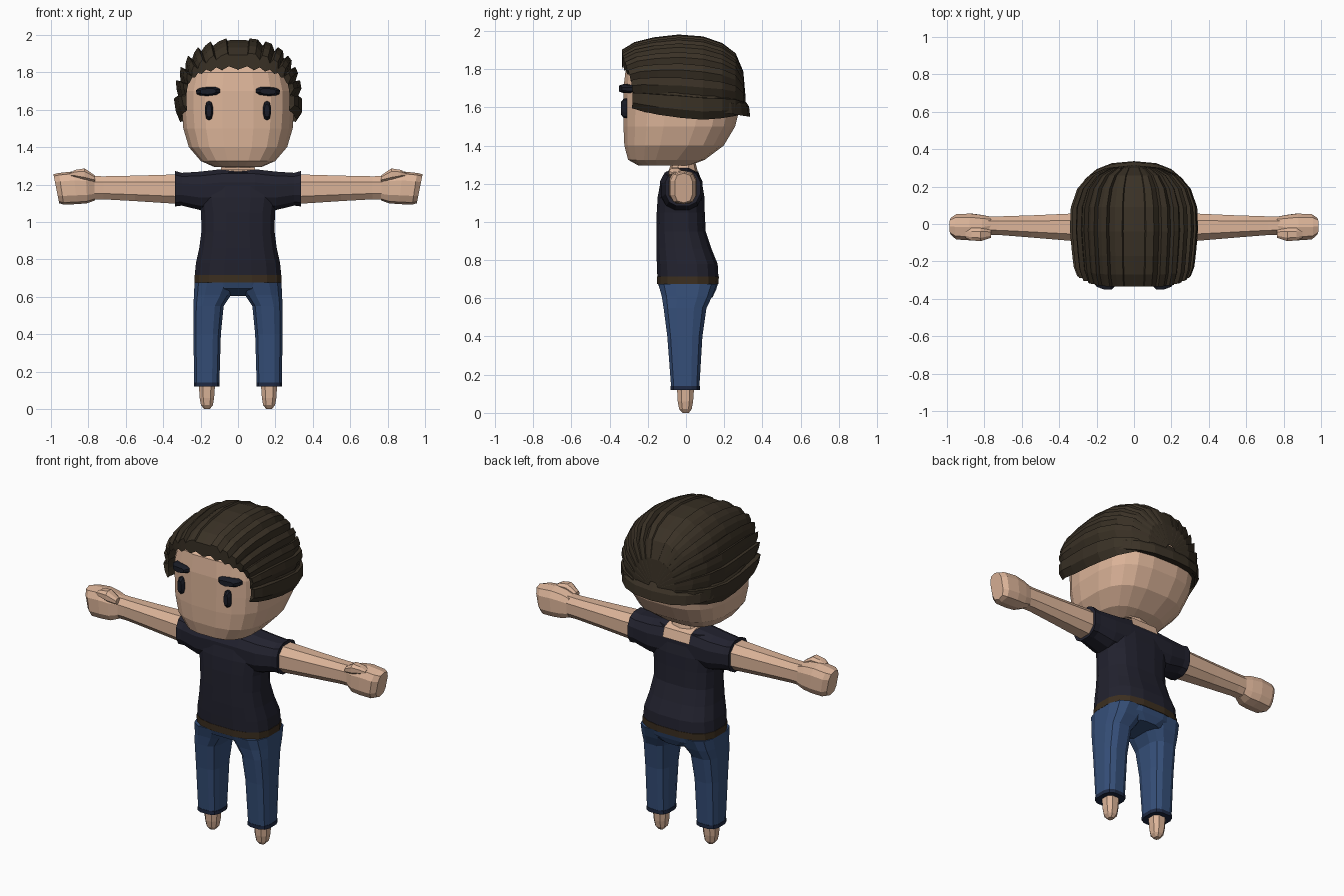
import bpy, bmesh, math
from math import sin, cos, pi, radians

if "Cube" in bpy.data.objects:
    bpy.data.objects.remove(bpy.data.objects["Cube"])


def material(name, rgb):
    m = bpy.data.materials.new(name)
    m.diffuse_color = (*rgb, 1)
    m.use_nodes = True
    m.node_tree.nodes["Principled BSDF"].inputs["Base Color"].default_value = m.diffuse_color
    return m


SKIN = material("skin", (0.72, 0.46, 0.32))
SHIRT = material("navy_black_cloth", (0.016, 0.016, 0.028))
DENIM = material("blue_denim", (0.036, 0.078, 0.19))
CUFF = material("dark_denim", (0.013, 0.022, 0.055))
HAIR = material("dark_brown_hair", (0.042, 0.031, 0.019))
BELT = material("brown_leather", (0.045, 0.028, 0.014))
INK = material("blue_black", (0.010, 0.012, 0.020))


def spow(v, e):
    return math.copysign(abs(v) ** e, v)


def oval(a0, a1, b0, b1, n, p=2.0):
    """Rounded-box outline between two pairs of limits."""
    pts = []
    for i in range(n):
        t = 2 * pi * (i + 0.5) / n
        pts.append(((a0 + a1) / 2 + (a1 - a0) / 2 * spow(cos(t), 2 / p),
                    (b0 + b1) / 2 + (b1 - b0) / 2 * spow(sin(t), 2 / p)))
    return pts


def skin_rings(name, rings, mats, closed=True, caps=True):
    """Bridge matching rings of points into one mesh."""
    bm = bmesh.new()
    rows = [[bm.verts.new(p) for p in r] for r in rings]
    n = len(rows[0])
    for a, b in zip(rows, rows[1:]):
        for i in range(n if closed else n - 1):
            j = (i + 1) % n
            bm.faces.new((a[i], a[j], b[j], b[i]))
    if caps:
        bm.faces.new(rows[0][::-1])
        bm.faces.new(rows[-1])
    bmesh.ops.recalc_face_normals(bm, faces=bm.faces)
    me = bpy.data.meshes.new(name)
    bm.to_mesh(me)
    bm.free()
    for m in mats:
        me.materials.append(m)
    ob = bpy.data.objects.new(name, me)
    bpy.context.collection.objects.link(ob)
    return ob


def stack_z(name, levels, mats, n=12, p=2.5):
    """Levels are (z, x0, x1, y0, y1)."""
    return skin_rings(name, [[(x, y, z) for x, y in oval(x0, x1, y0, y1, n, p)]
                             for z, x0, x1, y0, y1 in levels], mats)


def stack_x(name, levels, mats, n=10, p=2.5, lean=0.0):
    """Levels are (x, y0, y1, z0, z1); lean slants the sections."""
    return skin_rings(name, [[(x + lean * k * (z - 1.18), y, z) for y, z in oval(y0, y1, z0, z1, n, p)]
                             for k, (x, y0, y1, z0, z1) in enumerate(levels)], mats)


def mirrored(ob, name):
    """Copy a part to the other side of the body."""
    me = ob.data.copy()
    for v in me.vertices:
        v.co.x *= -1
    me.flip_normals()
    dup = bpy.data.objects.new(name, me)
    bpy.context.collection.objects.link(dup)
    return dup


def pair(name, build, *args, **kw):
    ob = build("left_" + name, *args, **kw)
    mirrored(ob, "right_" + name)


# Head: flat face, rounded skull
stack_z("head", [(z, -w, w, y0, y1) for z, w, y0, y1 in [
    (1.295, .13, -.25, .02), (1.325, .20, -.305, .10), (1.40, .265, -.325, .20),
    (1.50, .295, -.33, .26), (1.60, .302, -.33, .285), (1.70, .302, -.33, .285),
    (1.80, .275, -.318, .25), (1.87, .20, -.25, .18)]], [SKIN], n=20, p=2.9)
stack_z("neck", [(1.2, -.10, .10, -.10, .06), (1.27, -.10, .10, -.09, .06),
                 (1.33, -.075, .075, -.07, .045)], [SKIN], n=10)

# Eyes and brows
def face_plate(name, cx, cz, hx, hz, y0, y1, tilt=0, wrap=0):
    def ring(y, s):
        out = []
        for a, b in oval(-hx * s, hx * s, -hz * s, hz * s, 10, 2.6):
            x = cx + a * cos(tilt) - b * sin(tilt)
            z = cz + a * sin(tilt) + b * cos(tilt)
            out.append((x, y + wrap * max(0, a / hx), z))
        return out
    return skin_rings(name, [ring(y1, 1), ring((y0 + y1) / 2, 1), ring(y0, .65)], [INK])


pair("eye", face_plate, .155, 1.595, .021, .052, -.34, -.31)
pair("brow", face_plate, .16, 1.698, .066, .024, -.35, -.30, -.05, .025)

# Hair: overlapping strands swept from the forehead to a point at the back
# Sections are (y, half width, top z, centre z)
sections = [(-.335, .285, 1.885, 1.65), (-.27, .305, 1.925, 1.645), (-.17, .315, 1.95, 1.635),
            (-.04, .325, 1.965, 1.625), (.09, .32, 1.955, 1.615), (.19, .285, 1.92, 1.615),
            (.26, .225, 1.87, 1.615), (.30, .14, 1.78, 1.61), (.312, .03, 1.65, 1.61)]
STRANDS = 15
columns = []
for s in range(STRANDS):
    for f, lift in ((0.02, 0.0), (0.5, .6), (0.98, 1.0)):
        t = -1 + 2 * (s + f) / STRANDS
        mid = abs(s - STRANDS // 2) < .5
        rise = (.6 if mid else lift if t < 0 else (1.6 - lift if lift == .6 else 1 - lift))
        tooth = 1 - abs(2 * f - 1)
        columns.append((t * radians(100), rise, tooth))
rows = []
for k, (y, w, top, zc) in enumerate(sections):
    row = []
    for a, rise, tooth in columns:
        out = .026 * (rise - .3) * (1 if k < 6 else (.8, .5, .1)[k - 6])
        back = .055 * sin(a) ** 4 * max(0, 1 - k / 4)
        x = (w + out) * spow(sin(a), .8)
        z = zc + (top - zc + out) * spow(cos(a), .8)
        row.append((x, y + back, z))
    rows.append(row)
# Toothed hairline tucked onto the forehead
hairline = []
for a, rise, tooth in columns:
    hairline.append((.275 * spow(sin(a), .8), -.334 + .065 * sin(a) ** 4,
                     1.655 + (.165 - .018 * (tooth > .5) + .012) * spow(cos(a), .6)))
skin_rings("swept_hair", [hairline] + rows, [HAIR], closed=False, caps=False)

# Lower hair band wrapping from the temples round the nape
band = []
for i in range(17):
    t = -1 + 2 * i / 16
    a = t * radians(128)
    x = spow(sin(a), .8)
    y = spow(cos(a), .8)
    zb = 1.605 - .055 * y
    r = .318 + .012 * max(0, y)
    band.append([(x * .28, y * .27, zb + .02), (x * (r + .004), y * (r + .006), zb),
                 (x * (r + .008), y * r, zb + .055), (x * .29, y * .275, zb + .13)])
skin_rings("nape_hair", band, [HAIR])

# Shirt body and shoulders
stack_z("shirt_body", [(z, -w, w, y0, y1) for z, w, y0, y1 in [
    (.71, .235, -.152, .172), (.78, .228, -.155, .168), (.86, .21, -.157, .135),
    (.95, .198, -.157, .105), (1.05, .20, -.155, .10), (1.13, .215, -.15, .098),
    (1.21, .21, -.135, .085), (1.265, .17, -.105, .065)]], [SHIRT], n=16, p=2.8)
stack_x("shirt_shoulders", [(s * x, y0, y1, z0, z1) for s, x, y0, y1, z0, z1 in [
    (-1, .337, -.112, .078, 1.08, 1.275), (-1, .30, -.112, .078, 1.085, 1.265),
    (-1, .20, -.13, .088, 1.06, 1.272), (-1, .09, -.14, .09, 1.06, 1.285),
    (1, .09, -.14, .09, 1.06, 1.285), (1, .20, -.13, .088, 1.06, 1.272),
    (1, .30, -.112, .078, 1.085, 1.265), (1, .337, -.112, .078, 1.08, 1.275)]], [SHIRT], n=12)

# Open neckline showing at the back and front
skin_rings("neckline_skin", [[(x, y, z) for x in (-.09, -.03, .03, .09)] for y, z in
           [(.097, 1.215), (.08, 1.268), (.02, 1.292), (-.09, 1.292), (-.115, 1.278)]],
           [SKIN], closed=False, caps=False)

# Belt and seat of the trousers
stack_z("belt", [(.675, -.237, .237, -.153, .173), (.715, -.237, .237, -.154, .174)], [BELT], n=16, p=2.8)
stack_z("trouser_seat", [(.678, -.236, .236, -.15, .17), (.645, -.232, .232, -.138, .16),
                         (.605, -.10, .10, -.05, .14)], [DENIM], n=16, p=2.8)

# Trouser legs, cuffs and bare feet
pair("trouser_leg", stack_z, [(.675, .0, .235, -.148, .165), (.61, .035, .238, -.13, .14),
     (.55, .075, .24, -.12, .11), (.40, .09, .24, -.10, .088), (.14, .098, .236, -.08, .072)],
     [DENIM], n=12, p=3)
pair("trouser_cuff", stack_z, [(.12, .096, .238, -.082, .074), (.142, .096, .238, -.082, .074)],
     [CUFF], n=12, p=3)
pair("foot", stack_z, [(.13, .12, .212, -.05, .045), (.06, .125, .208, -.046, .04),
     (.02, .132, .20, -.038, .032), (.0, .15, .182, -.02, .016)], [SKIN], n=8)

# Arms, fists and thumbs
pair("arm", stack_x, [(.30, -.098, .062, 1.09, 1.26), (.55, -.076, .05, 1.107, 1.252),
     (.72, -.062, .044, 1.117, 1.248), (.80, -.06, .042, 1.115, 1.25)], [SKIN], n=8)
pair("fist", stack_x, [(.765, -.058, .04, 1.115, 1.245), (.81, -.085, .05, 1.10, 1.262),
     (.87, -.09, .058, 1.095, 1.27), (.945, -.085, .055, 1.093, 1.262), (.972, -.06, .035, 1.10, 1.255)],
     [SKIN], n=10, p=3, lean=.05)
pair("thumb", stack_x, [(.765, -.075, -.03, 1.215, 1.25), (.82, -.094, -.02, 1.22, 1.288),
     (.87, -.09, -.02, 1.235, 1.28), (.90, -.075, -.03, 1.245, 1.262)], [SKIN], n=8)
